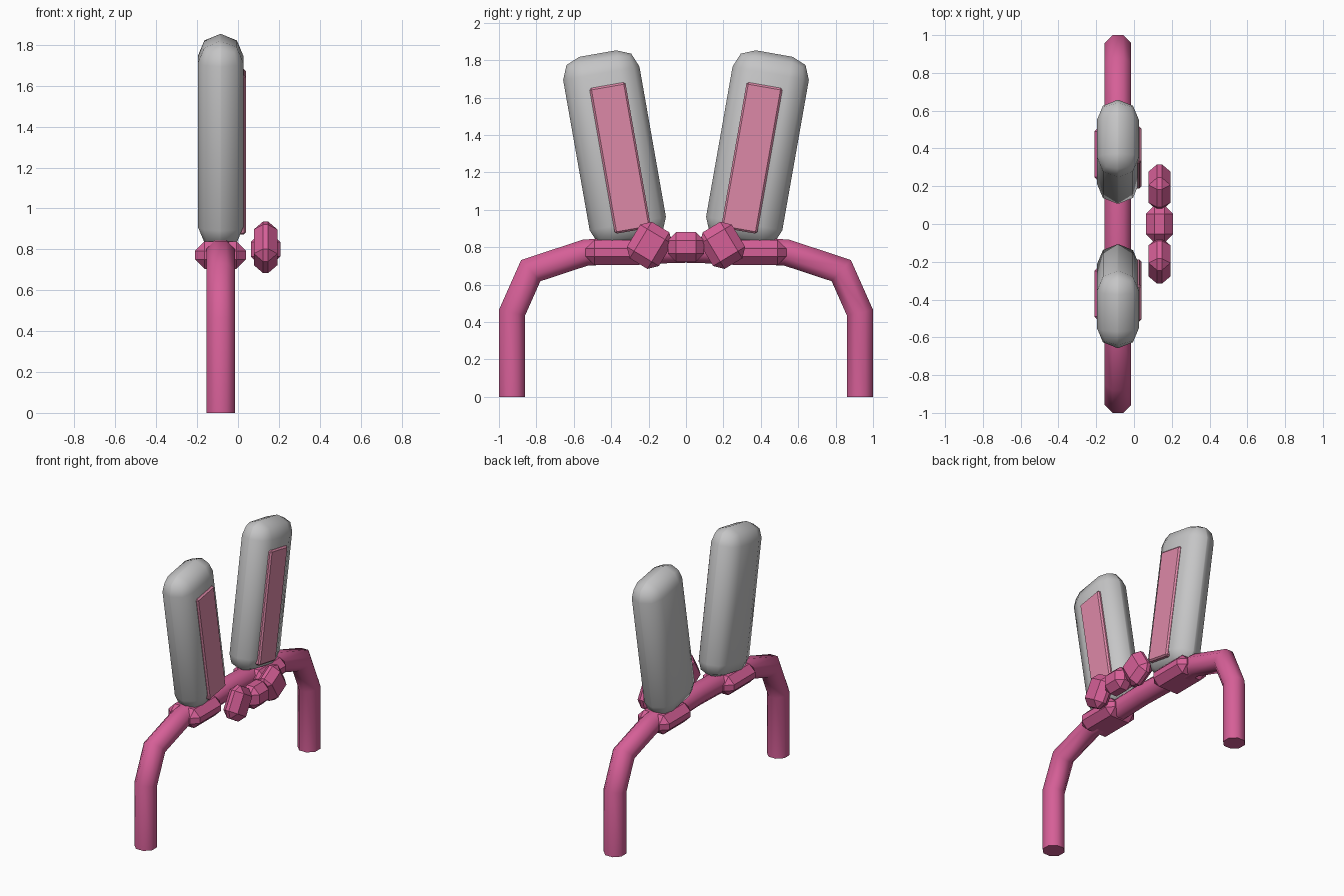
import bpy, bmesh, math
from mathutils import Vector, Matrix

if "Cube" in bpy.data.objects:
    bpy.data.objects.remove(bpy.data.objects["Cube"])


def material(name, col):
    m = bpy.data.materials.new(name)
    m.diffuse_color = (*col, 1)
    m.use_nodes = True
    m.node_tree.nodes["Principled BSDF"].inputs["Base Color"].default_value = m.diffuse_color
    return m


PINK = material("deep pink", (0.67, 0.115, 0.31))
ROSE = material("light rose", (0.72, 0.25, 0.39))
GREY = material("soft grey", (0.56, 0.56, 0.565))
X0 = -0.085  # plane of the band


def finish(bm, name, mat, smooth):
    bmesh.ops.recalc_face_normals(bm, faces=bm.faces)
    me = bpy.data.meshes.new(name)
    bm.to_mesh(me)
    bm.free()
    me.materials.append(mat)
    ob = bpy.data.objects.new(name, me)
    bpy.context.collection.objects.link(ob)
    bpy.ops.object.select_all(action='DESELECT')
    ob.select_set(True)
    bpy.context.view_layer.objects.active = ob
    if smooth:
        bpy.ops.object.shade_smooth_by_angle(angle=math.radians(smooth))
    return ob


def rounded_box(name, mat, centre, size, bevel, segments=1, tilt=0, smooth=0):
    """Bevelled box, tilted about x."""
    bm = bmesh.new()
    bmesh.ops.create_cube(bm, size=1)
    bmesh.ops.scale(bm, vec=size, verts=bm.verts)
    bmesh.ops.bevel(bm, geom=bm.edges[:], offset=bevel, segments=segments,
                    profile=0.5, affect='EDGES', clamp_overlap=True)
    bm.transform(Matrix.Translation(centre) @ Matrix.Rotation(math.radians(tilt), 4, 'X'))
    return finish(bm, name, mat, smooth)


# head band: octagonal tube with mitred bends
half = [(0.93, 0), (0.93, 0.45), (0.83, 0.675), (0.535, 0.772)]
path = [Vector(p) for p in half] + [Vector((0, 0.787))] + [Vector((-y, z)) for y, z in reversed(half)]
bm = bmesh.new()
rings = []
R = 0.07 / math.cos(math.pi / 8)
for i, p in enumerate(path):
    a = (p - path[i - 1]).normalized() if i else None
    b = (path[i + 1] - p).normalized() if i < len(path) - 1 else None
    a, b = a or b, b or a
    t = (a + b).normalized()
    n = Vector((-t.y, t.x)) / t.dot(a)
    ring = []
    for k in range(8):
        ang = math.pi / 8 + k * math.pi / 4
        q = p + n * R * math.sin(ang)
        ring.append(bm.verts.new((X0 + R * math.cos(ang), q.x, q.y)))
    rings.append(ring)
for r, s in zip(rings, rings[1:]):
    for k in range(8):
        bm.faces.new((r[k], r[(k + 1) % 8], s[(k + 1) % 8], s[k]))
bm.faces.new(rings[0])
bm.faces.new(rings[-1])
finish(bm, "head_band", PINK, 50)

for side, label in ((1, "right"), (-1, "left")):
    # ear
    rounded_box("ear_" + label, GREY, (X0, side * 0.382, 1.328), (0.222, 0.414, 1.03),
                0.107, 2, -10 * side, 50)
    # inner ear panel
    rounded_box("inner_ear_" + label, ROSE, (0.017, side * 0.352, 1.277), (0.044, 0.195, 0.79),
                0.01, 1, -10 * side)
    # socket holding the ear on the band
    rounded_box("ear_socket_" + label, PINK, (X0, side * 0.37, 0.772), (0.25, 0.335, 0.135),
                0.047, 1, 0, 30)
    # bow loop
    rounded_box("bow_loop_" + label, PINK, (0.135, side * 0.195, 0.81), (0.115, 0.2, 0.228),
                0.045, 1, 31 * side, 30)

# bow knot
rounded_box("bow_knot", PINK, (0.135, 0, 0.80), (0.145, 0.195, 0.16), 0.045, 1, 0, 30)
